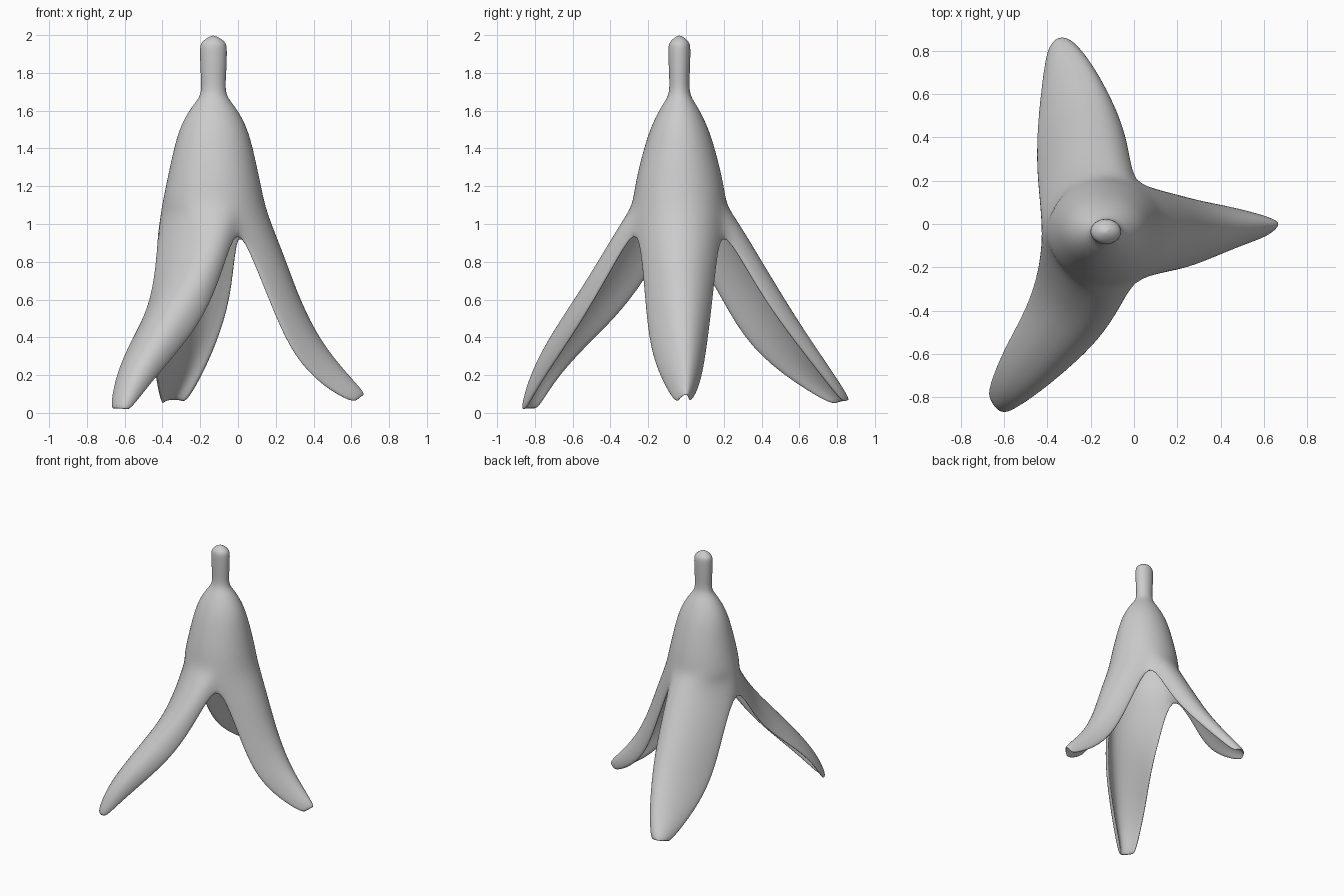
import bpy, bmesh
from math import sin, cos, radians
from mathutils import Vector

COLUMNS = 8                      # faces across each flap
HALF = radians(60)               # each flap takes a third of the round body

cube = bpy.data.objects.get("Cube")
if cube:
    bpy.data.objects.remove(cube, do_unlink=True)

# One plain colour for the whole peel
grey = bpy.data.materials.new("plain grey")
grey.use_nodes = True
colour = (0.6, 0.6, 0.6, 1)
grey.diffuse_color = colour
grey.node_tree.nodes["Principled BSDF"].inputs["Base Color"].default_value = colour

# Round upper part, stem to shoulders: height, radius in x, radius in y
crown_profile = [
    (2.0, 0.002, 0.002), (1.985, 0.035, 0.03), (1.96, 0.067, 0.055),
    (1.93, 0.073, 0.06), (1.8, 0.069, 0.056), (1.69, 0.06, 0.05),
    (1.64, 0.1, 0.085), (1.57, 0.15, 0.125), (1.48, 0.19, 0.165),
    (1.36, 0.22, 0.2), (1.22, 0.25, 0.235), (1.1, 0.275, 0.25),
]

# Where neighbouring flaps part
split_front, split_back, split_right = (0, -.27, 1.0), (0, .2, 1.0), (-.43, -.05, 1.0)

# Flap sections from split to tip: first edge, outer ridge, second edge
left_flap = [
    (split_front, (.18, -.03, 1.0), split_back),
    ((.09, -.24, .8), (.26, -.03, .8), (.09, .17, .8)),
    ((.2, -.22, .52), (.33, -.02, .6), (.2, .14, .52)),
    ((.3, -.19, .3), (.44, -.01, .38), (.3, .11, .3)),
    ((.45, -.12, .14), (.57, 0, .22), (.45, .08, .14)),
    ((.62, -.06, .05), (.68, 0, .1), (.62, .03, .05)),
]
back_flap = [
    (split_back, (-.2, .25, 1.02), split_right),
    ((-.02, .38, .66), (-.22, .43, .73), (-.45, .16, .67)),
    ((-.08, .54, .43), (-.25, .58, .47), (-.46, .3, .4)),
    ((-.18, .72, .2), (-.3, .74, .24), (-.45, .5, .21)),
    ((-.27, .84, .05), (-.36, .87, .07), (-.41, .78, .04)),
]
front_flap = [
    (split_right, (-.2, -.31, 1.03), split_front),
    ((-.45, -.22, .7), (-.24, -.45, .8), (-.07, -.4, .76)),
    ((-.5, -.38, .5), (-.34, -.57, .62), (-.17, -.55, .5)),
    ((-.6, -.56, .33), (-.46, -.73, .39), (-.33, -.68, .3)),
    ((-.66, -.7, .17), (-.57, -.83, .19), (-.46, -.78, .15)),
    ((-.68, -.79, .02), (-.63, -.87, .02), (-.57, -.86, .01)),
]


def crown_section(direction, height, rx, ry):
    """Both ends and the middle of one third of an oval ring."""
    centre = Vector((-0.13, -0.035, height))
    angles = (direction - HALF, direction, direction + HALF)
    return [centre + Vector((rx * cos(a), ry * sin(a), 0)) for a in angles]


def bow(section):
    """Points along an arc from edge to edge over the ridge."""
    first, ridge, second = (Vector(p) for p in section)
    middle = (first + second) / 2
    across = (second - first) / 2
    points = []
    for i in range(COLUMNS + 1):
        a = HALF * (2 * i / COLUMNS - 1)
        sag = (1 - cos(a)) / (1 - cos(HALF))
        points.append(ridge + across * sin(a) / sin(HALF) + (middle - ridge) * sag)
    return points


def loft(bm, sections):
    """Skin a run of bowed sections with quads."""
    rows = [[bm.verts.new(p) for p in bow(s)] for s in sections]
    for upper, lower in zip(rows, rows[1:]):
        for i in range(COLUMNS):
            bm.faces.new((upper[i], lower[i], lower[i + 1], upper[i + 1]))


# Skin each third from stem tip to flap tip, then weld the thirds together
bm = bmesh.new()
for turn, flap in enumerate((left_flap, back_flap, front_flap)):
    crown = [crown_section(2 * HALF * turn, *ring) for ring in crown_profile]
    loft(bm, crown + flap)
bmesh.ops.remove_doubles(bm, verts=bm.verts, dist=0.004)
for face in bm.faces:
    face.smooth = True

mesh = bpy.data.meshes.new("banana_peel")
bm.to_mesh(mesh)
bm.free()
mesh.materials.append(grey)
peel = bpy.data.objects.new("banana_peel", mesh)
bpy.context.collection.objects.link(peel)

# Skin thickness, grown inward, then rounding
skin = peel.modifiers.new("skin thickness", 'SOLIDIFY')
skin.thickness = 0.025
skin.offset = -1
rounding = peel.modifiers.new("rounding", 'SUBSURF')
rounding.levels = rounding.render_levels = 2
